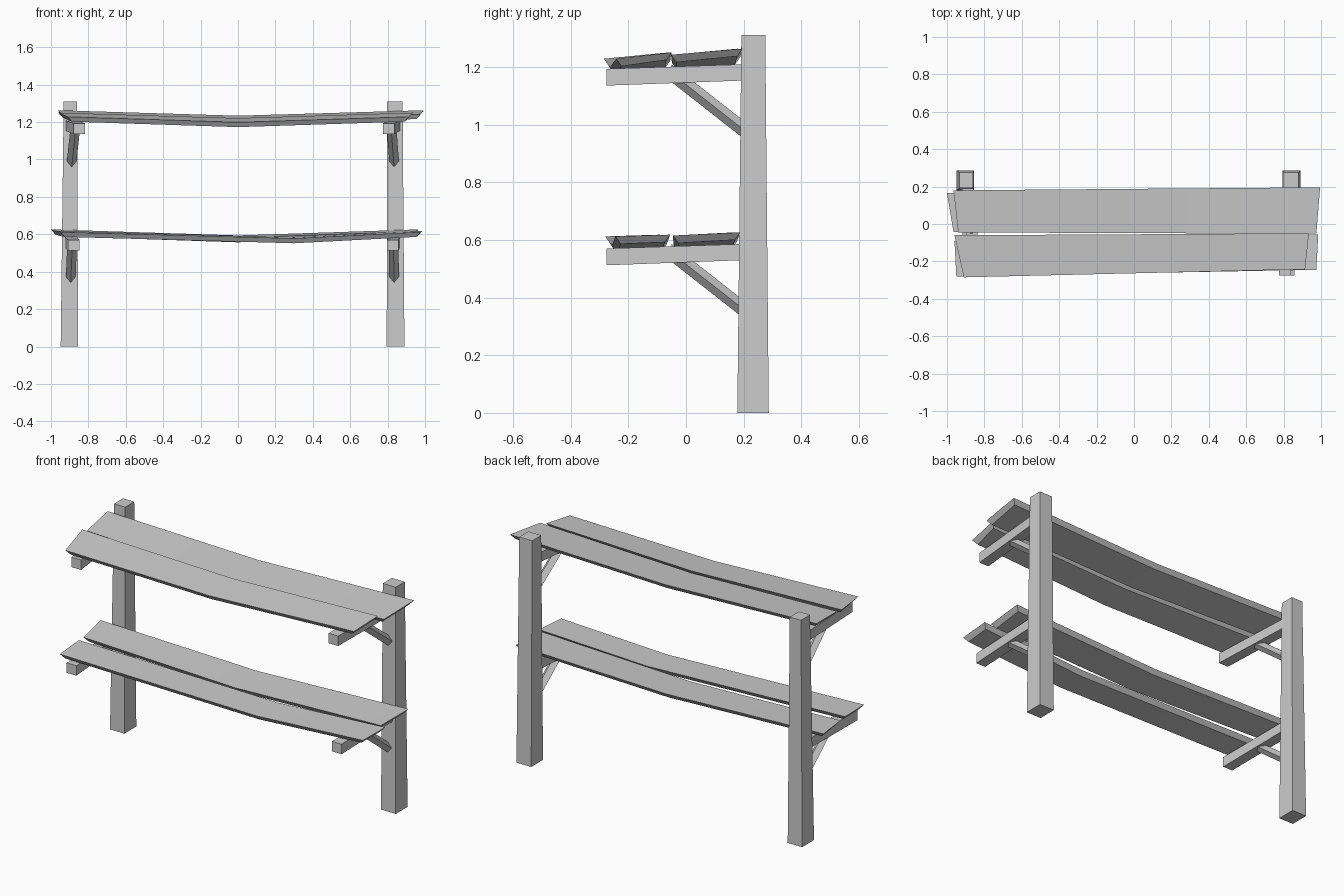
import bpy, bmesh
from mathutils import Vector

if "Cube" in bpy.data.objects:
    bpy.data.objects.remove(bpy.data.objects["Cube"])


def loft(name, rings):
    """Skin a list of 4-point rings and cap both ends."""
    bm = bmesh.new()
    vr = [[bm.verts.new(p) for p in r] for r in rings]
    for a, b in zip(vr, vr[1:]):
        for i in range(4):
            j = (i + 1) % 4
            bm.faces.new((a[i], a[j], b[j], b[i]))
    bm.faces.new(vr[0][::-1])
    bm.faces.new(vr[-1])
    bmesh.ops.recalc_face_normals(bm, faces=bm.faces)
    me = bpy.data.meshes.new(name)
    bm.to_mesh(me)
    bm.free()
    ob = bpy.data.objects.new(name, me)
    bpy.context.collection.objects.link(ob)
    return ob


def rect_z(x0, x1, y0, y1, z):
    return [(x0, y0, z), (x1, y0, z), (x1, y1, z), (x0, y1, z)]


def rect_y(x0, x1, z0, z1, y):
    return [(x0, y, z0), (x1, y, z0), (x1, y, z1), (x0, y, z1)]


def plank(name, left, right, bend_x, z_front, z_back, drop, t=0.026, inset=0.018):
    """left/right: (front x, front y, back x, back y); underside is narrower."""
    def ring(e, dz, sx):
        fx, fy, bx, by = e
        return [(fx, fy, z_front - dz), (bx, by, z_back - dz),
                (bx + sx, by - inset, z_back - dz - t),
                (fx + sx, fy + inset, z_front - dz - t)]
    f = (bend_x - left[0]) / (right[0] - left[0])
    y0 = left[1] + (right[1] - left[1]) * f
    y1 = left[3] + (right[3] - left[3]) * f
    loft(name, [ring(left, 0, 0.022),
                ring((bend_x, y0, bend_x, y1), drop, 0),
                ring(right, 0, -0.022)])


# Tapered square posts
loft("left_post", [rect_z(-0.948, -0.855, 0.178, 0.287, 0),
                   rect_z(-0.932, -0.86, 0.192, 0.275, 1.31)])
loft("right_post", [rect_z(0.795, 0.89, 0.178, 0.287, 0),
                    rect_z(0.797, 0.88, 0.192, 0.275, 1.31)])

# Shelf arms: front x centre, back x centre, height offset
arms = {"upper_left": (-0.848, -0.89, 1.135), "upper_right": (0.806, 0.835, 1.135),
        "lower_left": (-0.878, -0.895, 0.512), "lower_right": (0.828, 0.835, 0.512)}
for key, (xf, xb, z) in arms.items():
    loft(key + "_arm", [rect_y(xf - 0.031, xf + 0.031, z, z + 0.058, -0.275),
                        rect_y(xb - 0.031, xb + 0.031, z + 0.018, z + 0.074, 0.21)])
    # Diagonal braces, diamond section, cut vertically at the post
    xc = xf + (xb - xf) * 0.5
    rings = []
    for x, y, zc in ((xc, -0.05, z + 0.043), (xb, 0.2, z - 0.153)):
        rings.append([(x, y, zc - 0.031), (x + 0.026, y, zc),
                      (x, y, zc + 0.031), (x - 0.026, y, zc)])
    loft(key + "_brace", rings)

# Sagging shelf planks
plank("upper_front_plank", (-0.91, -0.285, -0.96, -0.06), (0.915, -0.242, 0.935, -0.05),
      0.0, 1.228, 1.25, 0.029)
plank("upper_back_plank", (-0.94, -0.045, -0.965, 0.18), (0.975, -0.052, 0.995, 0.196),
      0.0, 1.242, 1.263, 0.029)
plank("lower_front_plank", (-0.95, -0.28, -0.96, -0.09), (0.975, -0.245, 0.985, -0.055),
      0.3, 0.612, 0.618, 0.034)
plank("lower_back_plank", (-0.965, -0.042, -1.0, 0.165), (0.95, -0.045, 0.965, 0.188),
      0.0, 0.615, 0.626, 0.032)

# Smooth the gentle bends, keep edges crisp
for ob in bpy.context.scene.objects:
    ob.select_set(True)
    bpy.context.view_layer.objects.active = ob
bpy.ops.object.shade_smooth_by_angle()
